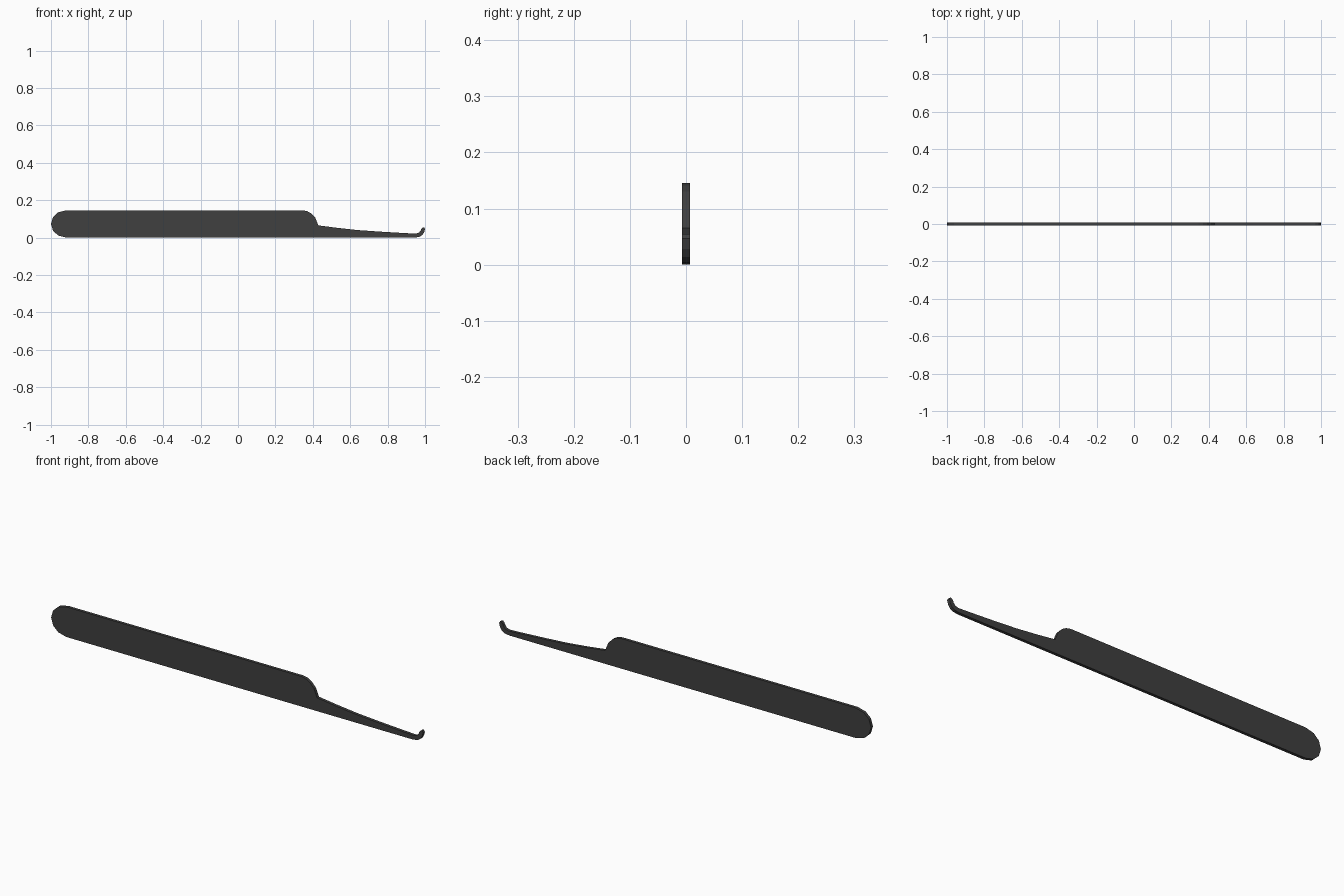
import bpy, bmesh
from math import sin, cos, radians

if "Cube" in bpy.data.objects:
    bpy.data.objects.remove(bpy.data.objects["Cube"])

THICK = 0.0145
HEIGHT = 0.146

# Rounded butt of the handle, from bottom to top
R = HEIGHT / 2
butt = [(-0.918 - 0.082 * cos(radians(a)), R + R * sin(radians(a)))
        for a in (-90, -58, -30, 0, 30, 58, 90)]

# Shoulder, then the concave top edge of the tapering shank
shoulder = [(0.345, HEIGHT), (0.37, 0.141), (0.39, 0.13), (0.413, 0.106), (0.43, 0.065)]
shank = [(0.53, 0.052), (0.64, 0.040), (0.77, 0.031), (0.89, 0.024), (0.95, 0.021)]

# Upturned hook at the tip, inner side up, then outer side down
hook = [(0.967, 0.026), (0.976, 0.036), (0.981, 0.048), (0.988, 0.055), (0.995, 0.055),
        (1.0, 0.047), (0.995, 0.028), (0.986, 0.014), (0.971, 0.004), (0.945, 0.0)]

profile = butt + shoulder + shank + hook

# Flat plate: extrude the outline across y
bm = bmesh.new()
face = bm.faces.new([bm.verts.new((x, -THICK / 2, z)) for x, z in profile])
ext = bmesh.ops.extrude_face_region(bm, geom=[face], use_keep_orig=True)
moved = [g for g in ext["geom"] if isinstance(g, bmesh.types.BMVert)]
bmesh.ops.translate(bm, verts=moved, vec=(0, THICK, 0))
bmesh.ops.recalc_face_normals(bm, faces=bm.faces)
mesh = bpy.data.meshes.new("hooked_pick")
bm.to_mesh(mesh)
bm.free()
pick = bpy.data.objects.new("hooked_pick", mesh)
bpy.context.collection.objects.link(pick)

# Dark steel
mat = bpy.data.materials.new("dark_steel")
mat.diffuse_color = (0.05, 0.05, 0.05, 1)
mat.use_nodes = True
mat.node_tree.nodes["Principled BSDF"].inputs["Base Color"].default_value = mat.diffuse_color
mesh.materials.append(mat)
